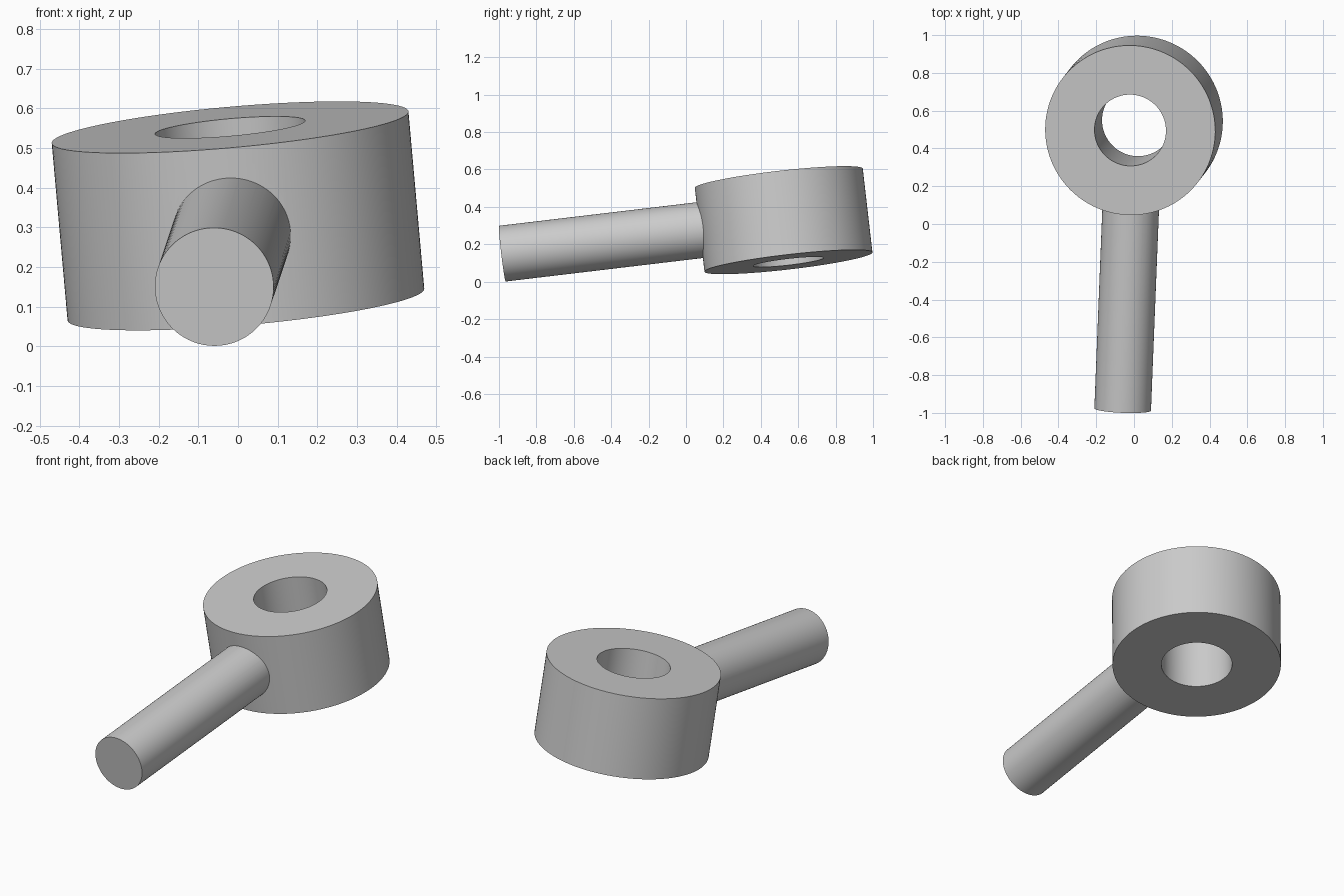
import bpy
from mathutils import Vector, Matrix

cube = bpy.data.objects.get("Cube")
if cube:
    bpy.data.objects.remove(cube, do_unlink=True)

grey = bpy.data.materials.new("plain grey")
grey.use_nodes = True
colour = (0.6, 0.6, 0.6, 1)
grey.diffuse_color = colour
grey.node_tree.nodes["Principled BSDF"].inputs["Base Color"].default_value = colour

# Shared frame: the handle points at the ring centre, square to the ring axis
centre = Vector((0, 0.522, 0.329))
handle_end = Vector((-0.06, -0.982, 0.15))
along = (centre - handle_end).normalized()
ring_axis = Vector((-0.04, -0.052, 0.448))
ring_axis = (ring_axis - along * ring_axis.dot(along)).normalized()


def cylinder(name, radius, start, end, sides=96):
    """Cylinder running between two points."""
    axis = end - start
    bpy.ops.mesh.primitive_cylinder_add(vertices=sides, radius=radius, depth=axis.length)
    obj = bpy.context.object
    obj.name = name
    obj.data.transform(Matrix.Translation((start + end) / 2)
                       @ axis.to_track_quat("Z", "Y").to_matrix().to_4x4())
    obj.data.materials.append(grey)
    return obj


def combine(target, tool, operation):
    """Apply a boolean and drop the tool object."""
    mod = target.modifiers.new(operation.lower(), "BOOLEAN")
    mod.operation = operation
    mod.solver = "EXACT"
    mod.object = tool
    bpy.context.view_layer.objects.active = target
    bpy.ops.object.modifier_apply(modifier=mod.name)
    bpy.data.objects.remove(tool, do_unlink=True)


# Thick ring, handle joined into its wall, then the bore
half = ring_axis * 0.226
ring = cylinder("ring_with_handle", 0.452, centre - half, centre + half, 128)
handle = cylinder("handle", 0.15, handle_end, centre - along * 0.33)
combine(ring, handle, "UNION")
bore = cylinder("bore_cutter", 0.19, centre - half * 2, centre + half * 2)
bore.hide_render = True
combine(ring, bore, "DIFFERENCE")

# Smooth walls, crisp rims
bpy.ops.object.select_all(action="DESELECT")
ring.select_set(True)
bpy.context.view_layer.objects.active = ring
bpy.ops.object.shade_smooth_by_angle(angle=0.6)
